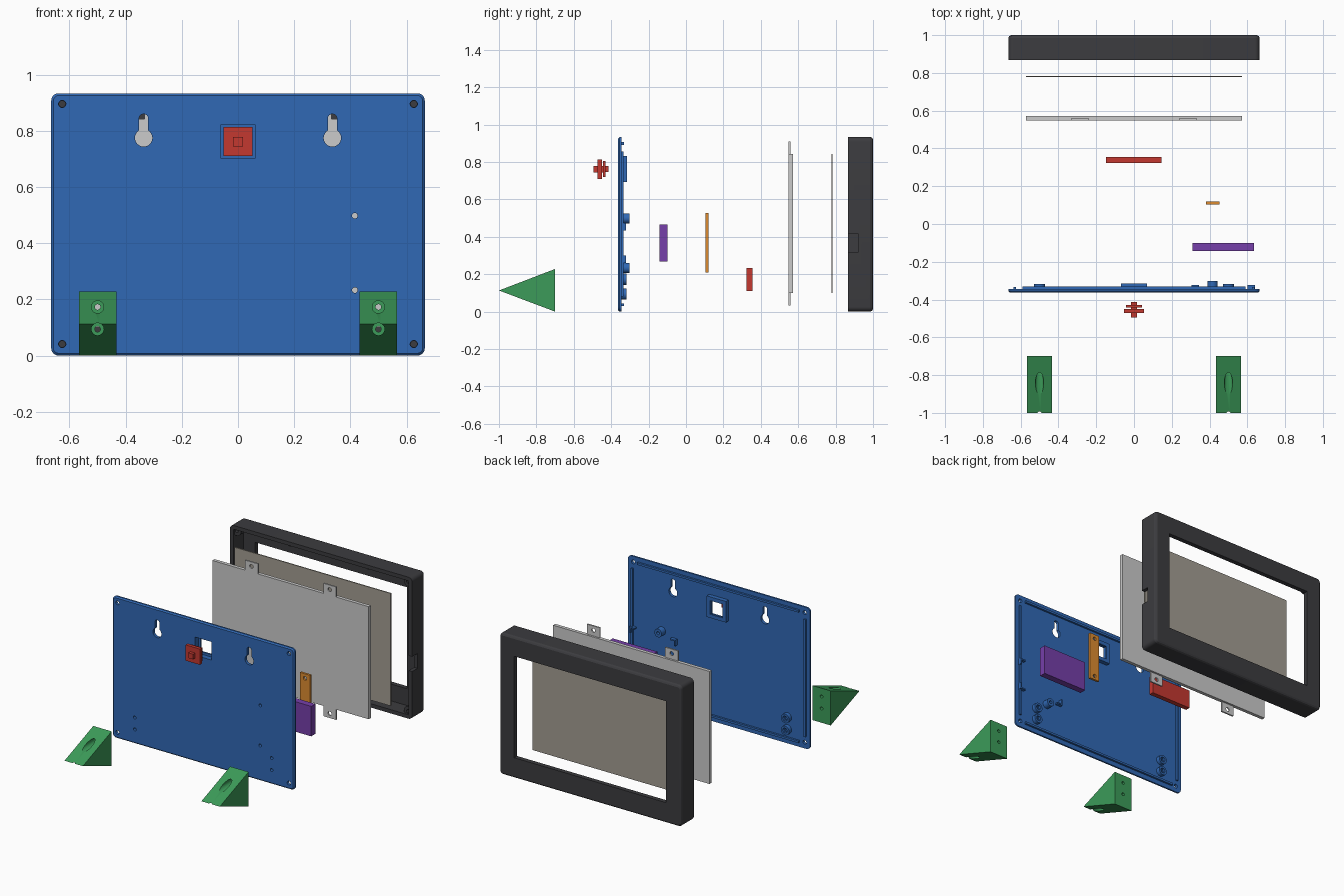
import bpy, bmesh, math

if "Cube" in bpy.data.objects:
    bpy.data.objects.remove(bpy.data.objects["Cube"])

# --- helpers (profiles are drawn in the x-z plane and extruded along y) ---
def finish(name, bm, color=None):
    bmesh.ops.recalc_face_normals(bm, faces=bm.faces)
    me = bpy.data.meshes.new(name)
    bm.to_mesh(me)
    bm.free()
    ob = bpy.data.objects.new(name, me)
    bpy.context.collection.objects.link(ob)
    if color:
        mat = bpy.data.materials.new(name + "_color")
        mat.diffuse_color = (*color, 1)
        mat.use_nodes = True
        mat.node_tree.nodes["Principled BSDF"].inputs["Base Color"].default_value = mat.diffuse_color
        me.materials.append(mat)
    return ob

def rings(name, sections, color=None):
    """Loft (y, outline) sections and cap both ends."""
    bm = bmesh.new()
    loops = [[bm.verts.new((x, y, z)) for x, z in pts] for y, pts in sections]
    n = len(loops[0])
    for a, b in zip(loops, loops[1:]):
        for i in range(n):
            j = (i + 1) % n
            bm.faces.new((a[i], a[j], b[j], b[i]))
    bm.faces.new(loops[0])
    bm.faces.new(loops[-1][::-1])
    return finish(name, bm, color)

def rect(x0, x1, z0, z1):
    return [(x0, z0), (x1, z0), (x1, z1), (x0, z1)]

def rounded(x0, x1, z0, z1, r, n=6):
    pts = []
    for k, (cx, cz) in enumerate(rect(x0 + r, x1 - r, z0 + r, z1 - r)):
        for i in range(n + 1):
            a = math.pi + (k + i / n) * math.pi / 2
            pts.append((cx + r * math.cos(a), cz + r * math.sin(a)))
    return pts

def box(name, x0, x1, y0, y1, z0, z1, color=None):
    return rings(name, [(y0, rect(x0, x1, z0, z1)), (y1, rect(x0, x1, z0, z1))], color)

def cyl(name, x, z, r, y0, y1, n=32, color=None):
    pts = [(x + r * math.cos(2 * math.pi * i / n), z + r * math.sin(2 * math.pi * i / n)) for i in range(n)]
    return rings(name, [(y0, pts), (y1, pts)], color)

def boolean(ob, tools, op):
    for t in tools:
        m = ob.modifiers.new("b", 'BOOLEAN')
        m.operation, m.solver, m.object = op, 'EXACT', t
        bpy.context.view_layer.update()
        dg = bpy.context.evaluated_depsgraph_get()
        me = bpy.data.meshes.new_from_object(ob.evaluated_get(dg))
        ob.modifiers.clear()
        ob.data = me
        bpy.data.objects.remove(t)

def cut(ob, *tools):
    boolean(ob, tools, 'DIFFERENCE')

def add(ob, *tools):
    boolean(ob, tools, 'UNION')

BLUE, DARK, GREEN = (.03, .14, .46), (.045, .045, .05), (.045, .33, .1)
RED, PURPLE, ORANGE = (.55, .04, .03), (.18, .05, .4), (.72, .26, .03)
W, Z0, Z1 = .665, .004, .938
screws = [(s * .626, z) for s in (-1, 1) for z in (.045, .9)]
board_holes = [(.416, .237), (.416, .502)]
foot_holes = [(s * .5, z) for s in (-1, 1) for z in (.098, .177)]

def case_outline(i):
    return rounded(-W + i, W - i, Z0 + i, Z1 - i, .026 - i)

# --- back plate ---
plate = rings("back_plate", [(-.363, case_outline(.008)), (-.355, case_outline(0)), (-.344, case_outline(0))], BLUE)
B = -.35
# locating lip
for z in (.034, .896):
    add(plate, box("t", -.59, .59, B, -.331, z, z + .014))
for s in (-1, 1):
    x = s * .631
    add(plate, box("t", x - .007, x + .007, B, -.333, .085, .86))
# button frame and standoffs
add(plate, box("t", -.07, .07, B, -.316, .697, .836))
for x, z in board_holes:
    add(plate, cyl("t", x, z, .027, B, -.302))
for x, z in foot_holes:
    add(plate, cyl("t", x, z, .03, B, -.318))
# corner clips for the circuit board
for x, sx in ((.304, 1), (.641, -1)):
    for z, sz in ((.264, 1), (.478, -1)):
        add(plate, box("t", *sorted((x, x + sx * .04)), B, -.322, *sorted((z, z + sz * .009))))
        add(plate, box("t", *sorted((x, x + sx * .009)), B, -.322, *sorted((z, z + sz * .04))))
# openings
cut(plate, box("t", -.06, .06, -.4, -.328, .706, .826), box("t", -.045, .045, -.4, -.3, .721, .811))
for x, z in screws:
    cut(plate, cyl("t", x, z, .013, -.4, -.3, 24))
for x, z in board_holes + foot_holes:
    cut(plate, cyl("t", x, z, .01, -.4, -.28, 24))
for x, z in foot_holes:
    cut(plate, cyl("t", x, z, .018, -.334, -.28, 6))
for s in (-1, 1):
    cut(plate, cyl("t", s * .336, .779, .031, -.4, -.3),
        rings("t", [(y, rounded(s * .336 - .016, s * .336 + .016, .78, .864, .0155)) for y in (-.4, -.3)]))

# --- wedge feet with counterbored bolt holes ---
for s, side in ((-1, "left"), (1, "right")):
    bm = bmesh.new()
    a, b = [[bm.verts.new((s * .5 + dx, y, z)) for y, z in ((-1, .117), (-.7, Z0), (-.7, .232))]
            for dx in (-.067, .067)]
    bm.faces.new(a)
    bm.faces.new(b[::-1])
    for i in range(3):
        j = (i + 1) % 3
        bm.faces.new((a[i], b[i], b[j], a[j]))
    foot = finish(side + "_foot", bm, GREEN)
    for z in (.098, .177):
        cut(foot, cyl("t", s * .5, z, .022, -1.1, -.74), cyl("t", s * .5, z, .01, -1.1, -.6, 24))

# --- push button: stacked square steps ---
steps = [(-.494, .017), (-.472, .017), (-.472, .052), (-.45, .052), (-.45, .017), (-.443, .017),
         (-.443, .043), (-.43, .043), (-.43, .016), (-.414, .016)]
rings("button", [(y, rect(-h, h, .766 - h, .766 + h)) for y, h in steps], RED)

# --- circuit boards and retaining strip ---
box("main_board", .31, .635, -.143, -.1, .272, .47, PURPLE)
strip = box("retaining_strip", .38, .453, .104, .119, .212, .532, ORANGE)
for x, z in board_holes:
    cut(strip, cyl("t", x, z, .012, 0, .2, 24))
box("driver_board", -.148, .146, .323, .355, .115, .238, RED)

# --- display panel with four mounting tabs ---
panel = box("display_panel", -.571, .571, .548, .571, .104, .847)
for s in (-1, 1):
    x = s * .286
    for z0, z1, zh in ((.8, .913, .884), (.036, .15, .066)):
        add(panel, box("t", x - .047, x + .047, .548, .558, z0, z1))
        cut(panel, cyl("t", x, zh, .013, .5, .6, 24))
box("cover_sheet", -.571, .571, .777, .784, .104, .847, (.37, .34, .29))

# --- front bezel ---
bezel = rings("bezel", [(.867, case_outline(0)), (.985, case_outline(0)), (.995, case_outline(.005)), (1, case_outline(.014))], DARK)
cut(bezel, box("t", -.64, .64, .8, .97, .029, .913),
    box("t", -.555, .555, .8, 1.1, .14, .81))
for x, z in screws:
    add(bezel, cyl("t", x, z, .031, .88, .98))
    cut(bezel, cyl("t", x, z, .011, .8, .96, 24))
for s in (-1, 1):
    for z in (.884, .066):
        add(bezel, cyl("t", s * .286, z, .02, .948, .98, 24))
cut(bezel, box("t", .6, .7, .8, .922, .322, .42))

# --- rest on the ground, crisp smooth shading ---
for ob in bpy.context.scene.objects:
    ob.location.z = -Z0
    ob.select_set(True)
    bpy.context.view_layer.objects.active = ob
bpy.ops.object.shade_smooth_by_angle(angle=math.radians(25))
